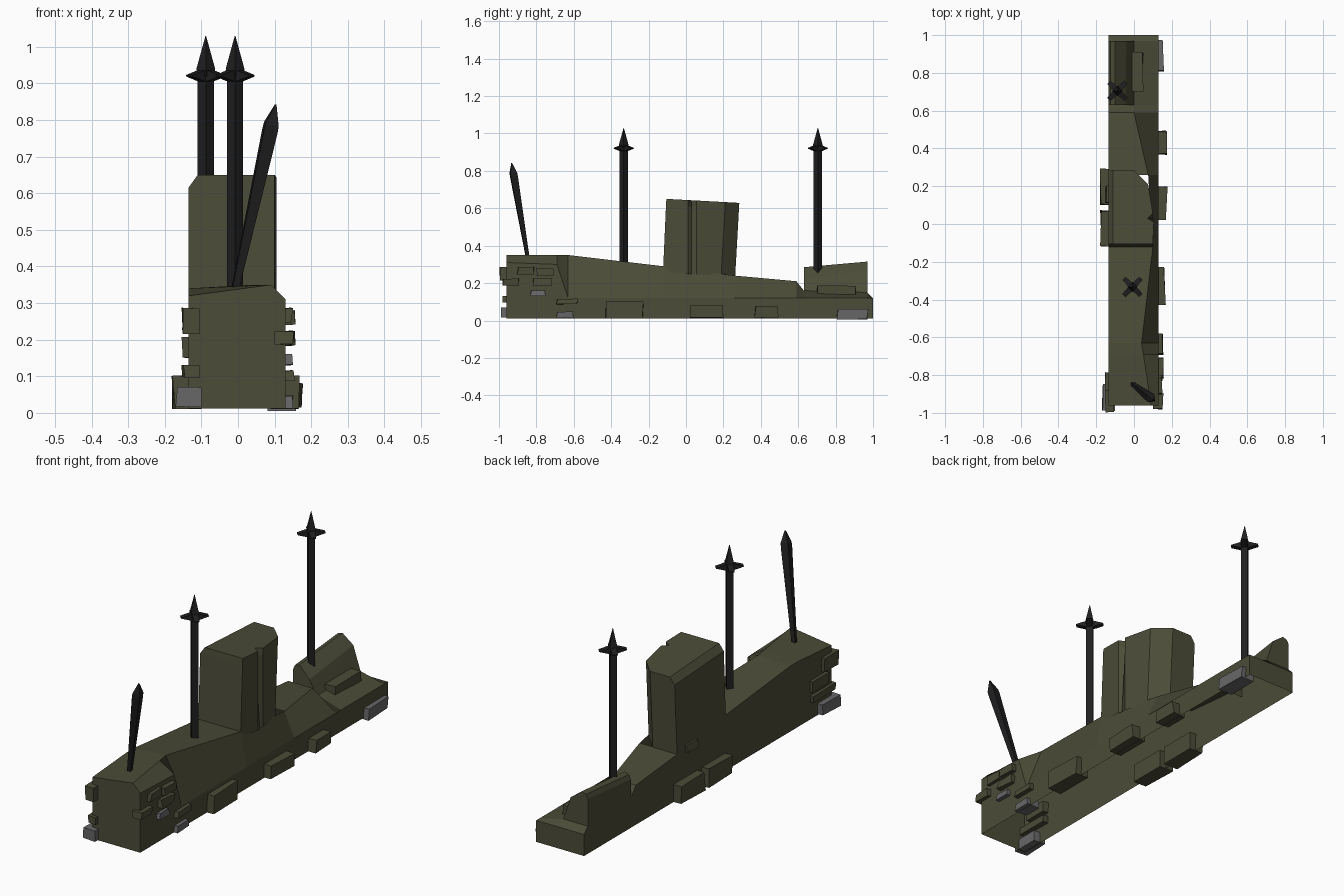
import bpy, bmesh, math, random
from mathutils import Vector

if "Cube" in bpy.data.objects:
    bpy.data.objects.remove(bpy.data.objects["Cube"])

random.seed(4)


def mat(name, rgb):
    m = bpy.data.materials.new(name)
    m.diffuse_color = (*rgb, 1)
    m.use_nodes = True
    m.node_tree.nodes["Principled BSDF"].inputs["Base Color"].default_value = m.diffuse_color
    return m


OLIVE = mat("olive stone", (0.072, 0.072, 0.040))
GREY = mat("grey stone", (0.135, 0.135, 0.14))
IRON = mat("black iron", (0.014, 0.014, 0.015))


def loft(name, rings, material, caps=(True, True), skip=()):
    """Skin a list of equal-length point rings; skip holds (ring, side) faces left open."""
    bm = bmesh.new()
    vs = [[bm.verts.new(p) for p in r] for r in rings]
    n = len(vs[0])
    for k, (a, b) in enumerate(zip(vs, vs[1:])):
        for i in range(n):
            j = (i + 1) % n
            if (k, i) not in skip:
                bm.faces.new((a[i], a[j], b[j], b[i]))
    for ring, cap in zip((vs[0], vs[-1]), caps):
        if cap:
            bm.faces.new(ring)
    bmesh.ops.recalc_face_normals(bm, faces=bm.faces)
    me = bpy.data.meshes.new(name)
    bm.to_mesh(me)
    bm.free()
    me.materials.append(material)
    ob = bpy.data.objects.new(name, me)
    bpy.context.collection.objects.link(ob)
    return ob


# Broken wall, a shell open underneath and under the tower and remnant
# y, height of right side, top edge x, top edge z, left top z
L, R, B = -0.135, 0.13, 0.012
sections = [
    (-0.96, 0.31, 0.09, 0.35, 0.32),
    (-0.69, 0.30, 0.05, 0.35, 0.34),
    (-0.63, 0.12, 0.04, 0.35, 0.34),
    (-0.12, 0.12, 0.10, 0.29, 0.29),
    (0.26, 0.12, 0.075, 0.24, 0.24),
    (0.59, 0.12, 0.00, 0.21, 0.21),
    (0.63, 0.12, 0.00, 0.16, 0.16),
    (0.97, 0.12, 0.00, 0.15, 0.15),
    (1.00, 0.12, 0.00, 0.12, 0.12),
]
open_faces = [(k, 0) for k in range(8)] + [(3, 3), (6, 3)]
loft("wall", [[(L, y, B), (R, y, B), (R, y, zs), (xt, y, zt), (L, y, zl)]
              for y, zs, xt, zt, zl in sections], OLIVE, skip=open_faces)

# Tower stump with a crack down its right side that closes toward the base
plan = [(L, -0.105), (0.10, -0.105), (0.105, 0.01), (0.075, 0.03), (0.10, 0.055),
        (0.075, 0.20), (0.0, 0.275), (L, 0.275)]


def tower_ring(z, front, back, crack, inset=0.0):
    ring = []
    for x, y in plan:
        x = 0.102 - (0.102 - x) * crack if abs(y - 0.03) < 0.005 else x
        y += back if y > 0.15 else front if y < -0.05 else 0
        top = z - 0.055 * (y + 0.10) if z > 0.5 else z + 0.05 * (0.1 - y)
        ring.append((max(x, L + inset), y, top))
    return ring


loft("tower", [tower_ring(0.245, -0.018, -0.012, 0.1),
               tower_ring(0.615, -0.002, 0.008, 1.0),
               tower_ring(0.65, 0.0, 0.01, 1.1, 0.025)], OLIVE, caps=(False, True))

# Slanted remnant at the back end, open underneath
loft("back_remnant", [
    [(L, y, 0.15), (0.0, y, 0.15), (xs, y, zs), (-0.10, y, z), (L + 0.01, y, z - 0.008), (L, y, z - 0.03)]
    for y, xs, zs, z in ((0.63, -0.045, 0.225, 0.285), (0.97, -0.04, 0.27, 0.315))], OLIVE, skip=[(0, 0)])


def brick(name, x0, x1, y0, y1, z0, z1, material=OLIVE):
    """Roughly cut block, its outer corners slightly uneven."""
    def j():
        return random.uniform(-0.006, 0.006)
    rings = []
    for x, outer in ((x0, abs(x0) > abs(x1)), (x1, abs(x1) > abs(x0))):
        rings.append([(x + (j() if outer else 0), y + j() * outer, z + abs(j()) * outer * 0.5)
                      for y, z in ((y0, z0), (y1, z0), (y1, z1), (y0, z1))])
    loft(name, rings, material)


# Bricks jutting from the right side
right = [
    (0.08, 0.155, 0.81, 0.97, 0.005, 0.06, GREY),
    (0.10, 0.174, 0.37, 0.49, 0.014, 0.075, OLIVE),
    (0.10, 0.172, 0.02, 0.20, 0.014, 0.08, OLIVE),
    (0.09, 0.163, -0.43, -0.23, 0.010, 0.10, OLIVE),
    (0.08, 0.153, -0.69, -0.60, 0.012, 0.045, GREY),
    (0.08, 0.153, -0.69, -0.58, 0.085, 0.115, OLIVE),
    (0.10, 0.150, -0.90, -0.81, 0.245, 0.285, OLIVE),
    (0.10, 0.152, -0.80, -0.71, 0.240, 0.278, OLIVE),
    (0.10, 0.152, -0.82, -0.72, 0.183, 0.222, OLIVE),
    (0.10, 0.148, -0.83, -0.75, 0.130, 0.160, GREY),
    (0.10, 0.150, -0.98, -0.89, 0.187, 0.222, OLIVE),
    (-0.01, 0.045, 0.70, 0.91, 0.135, 0.185, OLIVE),
]
for b in right:
    brick("right_brick", *b)

# Bricks jutting from the left side
left = [
    (-0.178, -0.10, 0.10, 0.29, 0.010, 0.10, OLIVE),
    (-0.175, -0.10, -0.12, 0.07, 0.010, 0.10, OLIVE),
    (-0.150, -0.10, 0.11, 0.20, 0.225, 0.26, OLIVE),
    (-0.153, -0.105, -0.995, -0.88, 0.215, 0.285, OLIVE),
    (-0.150, -0.105, -0.91, -0.79, 0.150, 0.205, OLIVE),
    (-0.150, -0.105, -0.98, -0.79, 0.095, 0.130, OLIVE),
    (-0.168, -0.100, -0.99, -0.85, 0.016, 0.070, GREY),
]
for b in left:
    brick("left_brick", *b)


def rod(name, a, b, stations, sides=4):
    """Lathed rod from a to b; stations are (fraction, radius)."""
    a, b = Vector(a), Vector(b)
    q = (b - a).to_track_quat('Z', 'Y')
    rings = []
    for t, r in stations:
        c = a.lerp(b, t)
        rings.append([c + q @ Vector((r * math.cos(k), r * math.sin(k), 0))
                      for k in (i * math.tau / sides for i in range(sides))])
    return loft(name, rings, IRON)


# Upright iron spikes with four-armed star heads
for x, y, z0 in ((-0.088, 0.705, 0.24), (-0.008, -0.333, 0.28)):
    rod("spike_shaft", (x, y, z0), (x, y, 0.93), [(0, 0.022), (1, 0.022)])
    rod("spike_tip", (x, y, 0.92), (x, y, 1.03), [(0, 0.027), (0.2, 0.025), (1, 0.0008)])
    for k in range(4):
        a = math.pi * (k / 2 + 0.25)
        d = Vector((math.cos(a), math.sin(a), 0))
        s = Vector((-d.y, d.x, 0))
        c = Vector((x, y, 0.921))
        loft("spike_arm", [[c + d * t + s * u * w + Vector((0, 0, v * h))
                            for u, v in ((-1, -1), (1, -1), (1, 1), (-1, 1))]
                           for t, w, h in ((0, 0.015, 0.02), (0.064, 0.012, 0.002))], IRON)

# Leaning broken spike at the front
rod("leaning_spike", (-0.014, -0.842, 0.31), (0.103, -0.932, 0.842),
    [(0, 0.012), (0.86, 0.027), (0.9, 0.026), (1, 0.003)])
